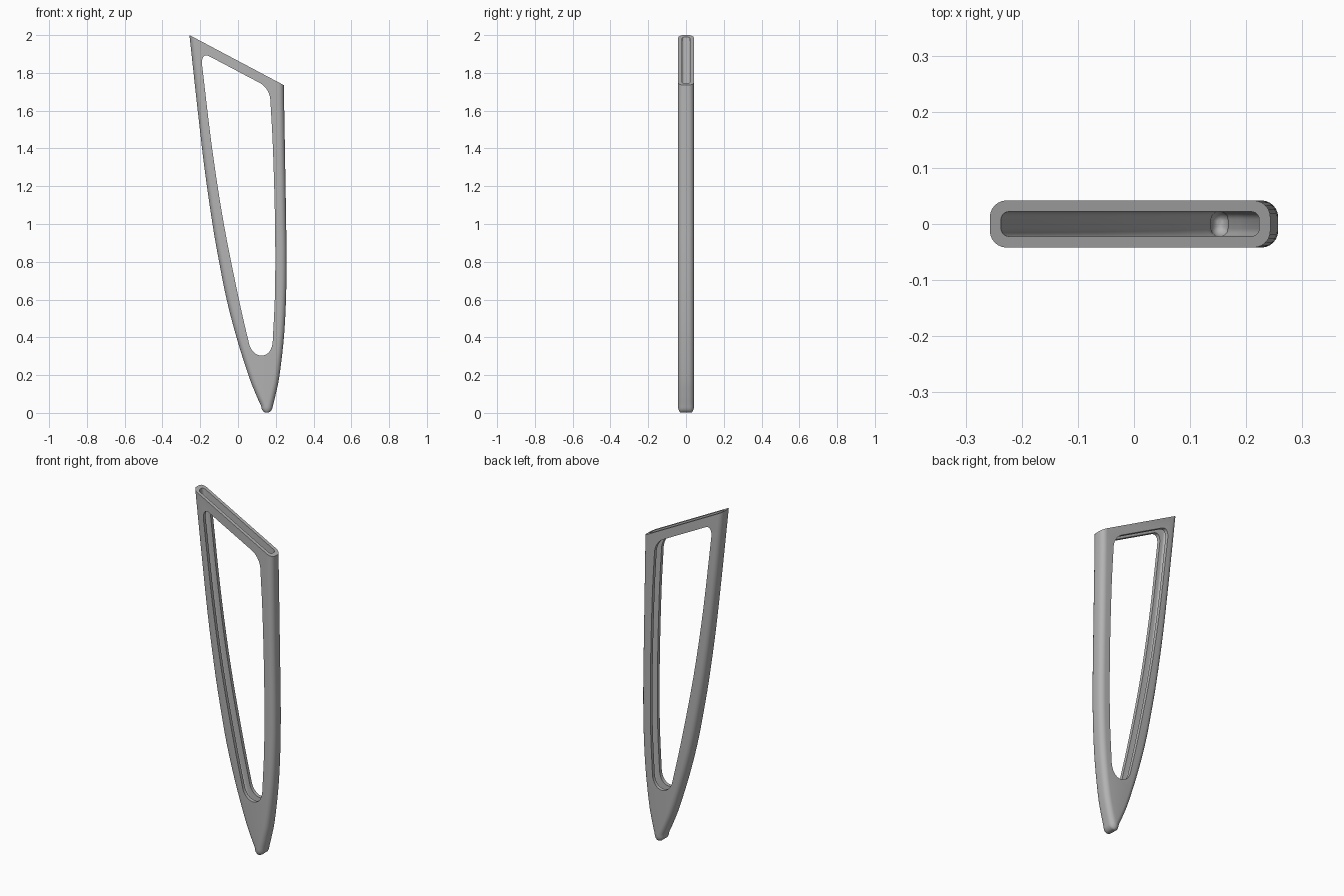
import bpy, bmesh, math
from mathutils import Vector
from mathutils.geometry import interpolate_bezier

cube = bpy.data.objects.get("Cube")
if cube:
    bpy.data.objects.remove(cube, do_unlink=True)

WALL, HALF_DEPTH = 0.02, 0.042


def smooth_path(points, steps=5):
    """Catmull-Rom curve through the points."""
    p = [Vector(q) for q in points]
    p = [2 * p[0] - p[1]] + p + [2 * p[-1] - p[-2]]
    out = []
    for a, b, c, d in zip(p, p[1:], p[2:], p[3:]):
        for k in range(steps):
            t = k / steps
            out.append(0.5 * (2 * b + (c - a) * t + (2 * a - 5 * b + 4 * c - d) * t ** 2
                              + (3 * b - a - 3 * c + d) * t ** 3))
    return out + [p[-2]]


def section(left, right, half, radius, seg=6):
    """Rounded rectangle in x and y."""
    r = min(radius, (right - left) / 2 * 0.95, half * 0.95)
    corners = [(right - r, half - r), (left + r, half - r),
               (left + r, r - half), (right - r, r - half)]
    return [(cx + r * math.cos(a), cy + r * math.sin(a))
            for i, (cx, cy) in enumerate(corners)
            for a in [math.pi / 2 * (i + k / seg) for k in range(seg + 1)]]


def top_height(x):
    return 2.0 - 0.53 * (x + 0.257)


def bridge(bm, a, b):
    for i in range(len(a)):
        j = (i + 1) % len(a)
        bm.faces.new((a[i], a[j], b[j], b[i]))


def make_object(name, bm):
    bmesh.ops.recalc_face_normals(bm, faces=bm.faces[:])
    mesh = bpy.data.meshes.new(name)
    bm.to_mesh(mesh)
    bm.free()
    ob = bpy.data.objects.new(name, mesh)
    bpy.context.collection.objects.link(ob)
    return ob


# Side profile: height, left edge, right edge
profile = smooth_path([(0.035, 0.123, 0.184), (0.1, 0.094, 0.2), (0.2, 0.055, 0.22),
                       (0.4, -0.008, 0.243), (0.6, -0.06, 0.254), (0.8, -0.1, 0.257),
                       (1.0, -0.135, 0.255), (1.3, -0.178, 0.25), (1.65, -0.219, 0.244)])


def loft(bm, inset, radius):
    """Tapered open-topped skin; returns its top ring."""
    half = HALF_DEPTH - inset
    rings = []
    # rounded tip
    for k in range(5):
        a = math.pi / 2 * (k + 0.8) / 5.8
        w = (0.03 - inset * 0.7) * math.sin(a)
        z = inset + (0.035 - inset * 0.5) * (1 - math.cos(a))
        h = half - 0.018 * (1 - math.sin(a))
        rings.append([(x, y, z) for x, y in section(0.153 - w, 0.153 + w, h, radius)])
    for z, left, right in profile:
        if z > rings[-1][0][2] + 0.005:
            rings.append([(x, y, z) for x, y in
                          section(left + inset, right - inset, half, radius)])
    # slanted mouth
    rings.append([(x, y, top_height(x)) for x, y in
                  section(-0.257 + inset, 0.243 - inset, half, radius)])
    rings = [[bm.verts.new(co) for co in ring] for ring in rings]
    bm.faces.new(rings[0])
    for a, b in zip(rings, rings[1:]):
        bridge(bm, a, b)
    return rings[-1]


# Hollow shell with a flat rim
bm = bmesh.new()
bridge(bm, loft(bm, 0, 0.03), loft(bm, WALL, 0.014))
shell = make_object("hollow_fin_frame", bm)

# Window opening through both walls
def corner(a, b, c):
    a, b, c = (Vector((p[0], p[1], 0)) for p in (a, b, c))
    return [v.to_2d() for v in interpolate_bezier(a, a.lerp(b, 0.6), c.lerp(b, 0.6), c, 9)]


left_side = smooth_path([(0.06, 0.36), (0.005, 0.6), (-0.075, 1.0),
                         (-0.137, 1.4), (-0.19, 1.84)])
right_side = smooth_path([(0.171, 1.66), (0.185, 1.4), (0.196, 1.0),
                          (0.196, 0.65), (0.184, 0.38)])
outline = (left_side[:-1] + corner((-0.19, 1.84), (-0.198, 1.914), (-0.15, 1.887))
           + corner((0.115, 1.747), (0.166, 1.72), (0.171, 1.66)) + right_side[1:-1]
           + corner((0.184, 0.38), (0.18, 0.303), (0.125, 0.303))[:-1]
           + corner((0.125, 0.303), (0.078, 0.303), (0.06, 0.36))[:-1])
bm = bmesh.new()
front, back = ([bm.verts.new((p[0], y, p[1])) for p in outline] for y in (-0.1, 0.1))
bm.faces.new(front)
bm.faces.new(back)
bridge(bm, front, back)
cutter = make_object("window_cutter", bm)
cutter.hide_render = True

cut = shell.modifiers.new("window", 'BOOLEAN')
cut.operation, cut.solver, cut.object = 'DIFFERENCE', 'EXACT', cutter
bpy.context.view_layer.objects.active = shell
shell.select_set(True)
bpy.ops.object.modifier_apply(modifier=cut.name)
bpy.data.objects.remove(cutter, do_unlink=True)

# Plain grey finish
grey = bpy.data.materials.new("plain_grey")
grey.use_nodes = True
grey.diffuse_color = (0.45, 0.45, 0.45, 1)
grey.node_tree.nodes["Principled BSDF"].inputs["Base Color"].default_value = (0.45, 0.45, 0.45, 1)
shell.data.materials.clear()
shell.data.materials.append(grey)
bpy.ops.object.shade_smooth_by_angle(angle=math.radians(35))
